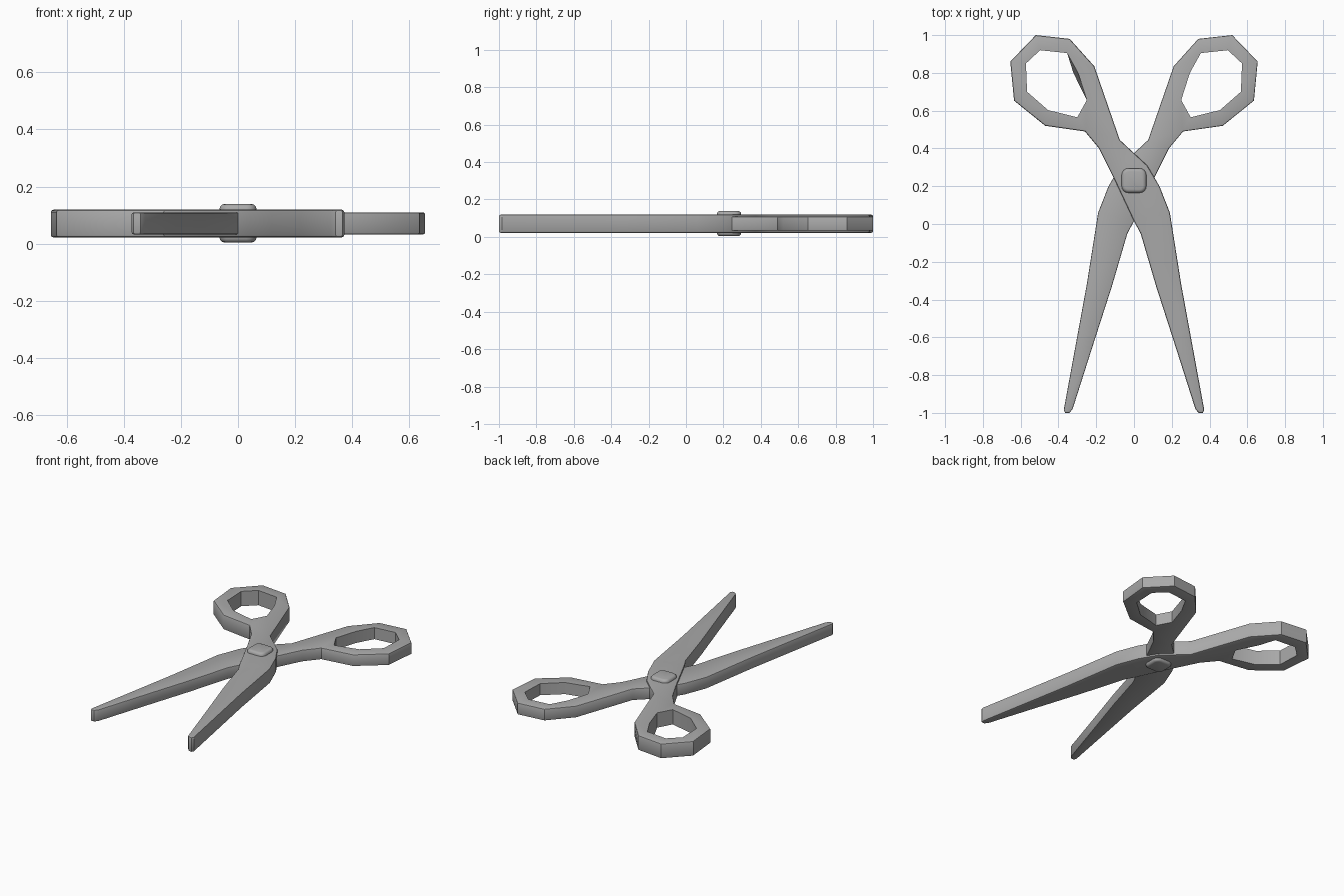
import bpy
import bmesh
from math import radians
from mathutils import Vector

cube = bpy.data.objects.get("Cube")
if cube:
    bpy.data.objects.remove(cube, do_unlink=True)

# Single grey metal
metal = bpy.data.materials.new("grey metal")
metal.use_nodes = True
grey = (0.4, 0.4, 0.4, 1)
metal.diffuse_color = grey
metal.node_tree.nodes["Principled BSDF"].inputs["Base Color"].default_value = grey

# Outline of one half: handle, shank, blade to the tip and back
OUTLINE = [(-.52, 1), (-.34, .98), (-.21, .835), (-.075, .445), (0, .375),
           (.07, .31), (.135, .2), (.19, .06), (.25, -.32), (.372, -.985),
           (.365, -1), (.342, -1), (.325, -.98), (.22, -.65), (.117, -.33),
           (.035, -.05), (0, .015), (-.11, .25), (-.185, .4), (-.26, .49),
           (-.47, .52), (-.635, .653), (-.655, .86)]
# Finger hole
HOLE = [(-.497, .92), (-.354, .905), (-.296, .8), (-.25, .656),
        (-.3, .565), (-.455, .603), (-.566, .7), (-.572, .85)]


def finish(name, bm):
    bmesh.ops.recalc_face_normals(bm, faces=bm.faces)
    mesh = bpy.data.meshes.new(name)
    bm.to_mesh(mesh)
    bm.free()
    mesh.materials.append(metal)
    obj = bpy.data.objects.new(name, mesh)
    bpy.context.collection.objects.link(obj)
    bpy.ops.object.select_all(action='DESELECT')
    obj.select_set(True)
    bpy.context.view_layer.objects.active = obj
    bpy.ops.object.shade_smooth_by_angle(angle=radians(32))
    return obj


def scissor_half(name, side, low, high, rounding, lean=0):
    bm = bmesh.new()
    edges = []
    for loop in (OUTLINE, HOLE):
        verts = [bm.verts.new((side * x, y, low)) for x, y in loop]
        edges += [bm.edges.new((v, verts[i - 1])) for i, v in enumerate(verts)]
    fill = bmesh.ops.triangle_fill(bm, edges=edges, use_beauty=True)
    faces = [g for g in fill["geom"] if isinstance(g, bmesh.types.BMFace)]
    new = bmesh.ops.extrude_face_region(bm, geom=faces)["geom"]
    bmesh.ops.translate(bm, vec=(0, 0, high - low),
                        verts=[g for g in new if isinstance(g, bmesh.types.BMVert)])
    bmesh.ops.recalc_face_normals(bm, faces=bm.faces)

    # Inner hole wall leans in slightly at the underside
    corner = Vector((side * HOLE[2][0], HOLE[2][1], low))
    min(bm.verts, key=lambda v: (v.co - corner).length).co.x -= lean

    # Round the outer rims, leaving the finger hole crisp
    outer = {(round(side * x, 3), round(y, 3)) for x, y in OUTLINE}
    rims = [e for e in bm.edges
            if e.calc_face_angle(0) > 1
            and abs(e.verts[0].co.z - e.verts[1].co.z) < .001
            and all((round(v.co.x, 3), round(v.co.y, 3)) in outer for v in e.verts)]
    bmesh.ops.bevel(bm, geom=rims, offset=rounding, segments=2, profile=.5,
                    affect='EDGES', clamp_overlap=True)
    return finish(name, bm)


scissor_half("upper_half", 1, .022, .119, .01, lean=.025)
scissor_half("lower_half", -1, .033, .109, .006)

# Pivot screw: a rounded block through both halves
bm = bmesh.new()
bmesh.ops.create_cube(bm, size=1)
bmesh.ops.scale(bm, vec=(.13, .13, .135), verts=bm.verts)
bmesh.ops.translate(bm, vec=(0, .23, .0715), verts=bm.verts)
upright = [e for e in bm.edges if abs(e.verts[0].co.z - e.verts[1].co.z) > .01]
bmesh.ops.bevel(bm, geom=upright, offset=.035, segments=4, profile=.5, affect='EDGES')
caps = [e for e in bm.edges if abs(e.verts[0].co.z - e.verts[1].co.z) < .001]
bmesh.ops.bevel(bm, geom=caps, offset=.018, segments=3, profile=.5, affect='EDGES')
finish("pivot_screw", bm)
